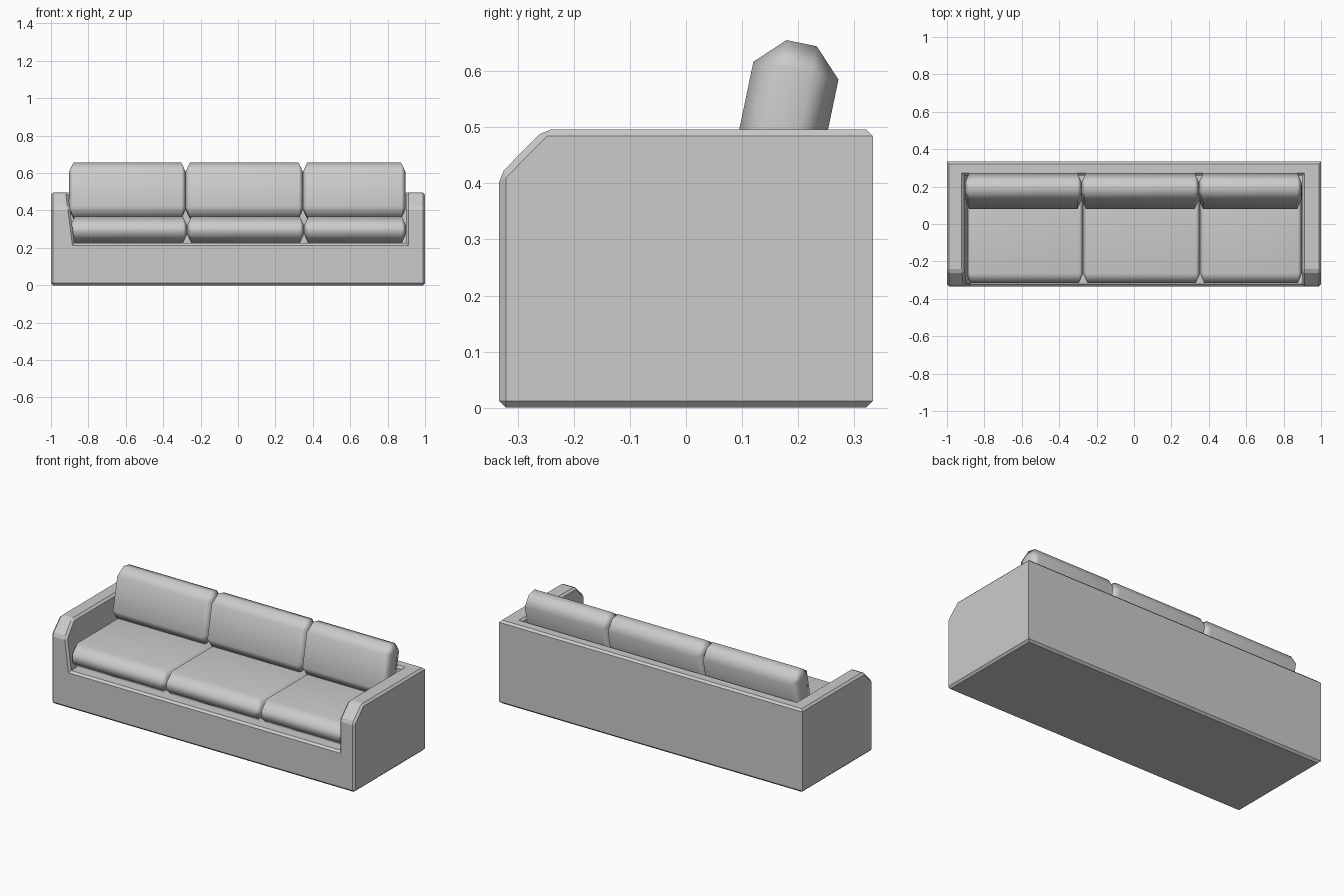
import bpy, bmesh, math
from mathutils import Vector, Matrix

if "Cube" in bpy.data.objects:
    bpy.data.objects.remove(bpy.data.objects["Cube"])


def add_object(name, bm):
    bmesh.ops.recalc_face_normals(bm, faces=bm.faces[:])
    mesh = bpy.data.meshes.new(name)
    bm.to_mesh(mesh)
    bm.free()
    ob = bpy.data.objects.new(name, mesh)
    bpy.context.collection.objects.link(ob)
    return ob


def prism(name, points, direction):
    bm = bmesh.new()
    face = bm.faces.new([bm.verts.new(p) for p in points])
    ext = bmesh.ops.extrude_face_region(bm, geom=[face])
    moved = [g for g in ext["geom"] if isinstance(g, bmesh.types.BMVert)]
    bmesh.ops.translate(bm, verts=moved, vec=Vector(direction))
    return add_object(name, bm)


# Frame: side profile across the full width, with the seating well cut out
side = [(-0.333, 0), (0.333, 0), (0.333, 0.496), (-0.253, 0.496), (-0.333, 0.415)]
frame = prism("sofa_frame", [(-1, y, z) for y, z in side], (2, 0, 0))
well = [(-0.916, 0.55), (-0.875, 0.225), (0.9, 0.225), (0.9, 0.55)]
cutter = prism("well_cutter", [(x, -0.5, z) for x, z in well], (0, 0.76, 0))
mod = frame.modifiers.new("well", 'BOOLEAN')
mod.operation, mod.solver, mod.object = 'DIFFERENCE', 'EXACT', cutter
bpy.context.view_layer.objects.active = frame
bpy.ops.object.modifier_apply(modifier="well")
bpy.data.objects.remove(cutter)

# Small chamfer on the frame's outward edges, leaving the back corners square
bm = bmesh.new()
bm.from_mesh(frame.data)
edges = []
for e in bm.edges:
    a, b = (v.co for v in e.verts)
    back_corner = min(a.y, b.y) > 0.32 and abs(a.z - b.z) > 0.1
    if e.calc_face_angle_signed(0) > 0.5 and not back_corner:
        edges.append(e)
bmesh.ops.bevel(bm, geom=edges, offset=0.012, segments=1, affect='EDGES',
                profile=0.5, clamp_overlap=True)
bm.to_mesh(frame.data)
bm.free()


def cushion(name, x0, x1, y, z, depth, height, tilt=0.0):
    # Chamfered block, with the chamfer squashed towards the two ends
    squash = 0.45
    bm = bmesh.new()
    bmesh.ops.create_cube(bm, size=1)
    bmesh.ops.scale(bm, vec=((x1 - x0) / squash, depth, height), verts=bm.verts[:])
    bmesh.ops.bevel(bm, geom=bm.edges[:], offset=0.05, segments=1,
                    affect='EDGES', profile=0.5)
    bmesh.ops.scale(bm, vec=(squash, 1, 1), verts=bm.verts[:])
    bmesh.ops.transform(bm, verts=bm.verts[:],
                        matrix=Matrix.Translation(((x0 + x1) / 2, y, z))
                        @ Matrix.Rotation(tilt, 4, 'X'))
    for f in bm.faces:
        f.smooth = True
    ob = add_object(name, bm)
    ob.modifiers.new("soft_shading", 'WEIGHTED_NORMAL')
    return ob


# Three seat cushions and three leaning back cushions
seat_spans = [(-0.895, -0.272), (-0.272, 0.353), (0.353, 0.898)]
back_spans = [(-0.903, -0.28), (-0.28, 0.347), (0.347, 0.895)]
for i in range(3):
    cushion(f"seat_cushion_{i + 1}", *seat_spans[i], -0.03, 0.296, 0.57, 0.145)
    cushion(f"back_cushion_{i + 1}", *back_spans[i], 0.176, 0.505, 0.155, 0.296,
            -math.radians(11.8))
